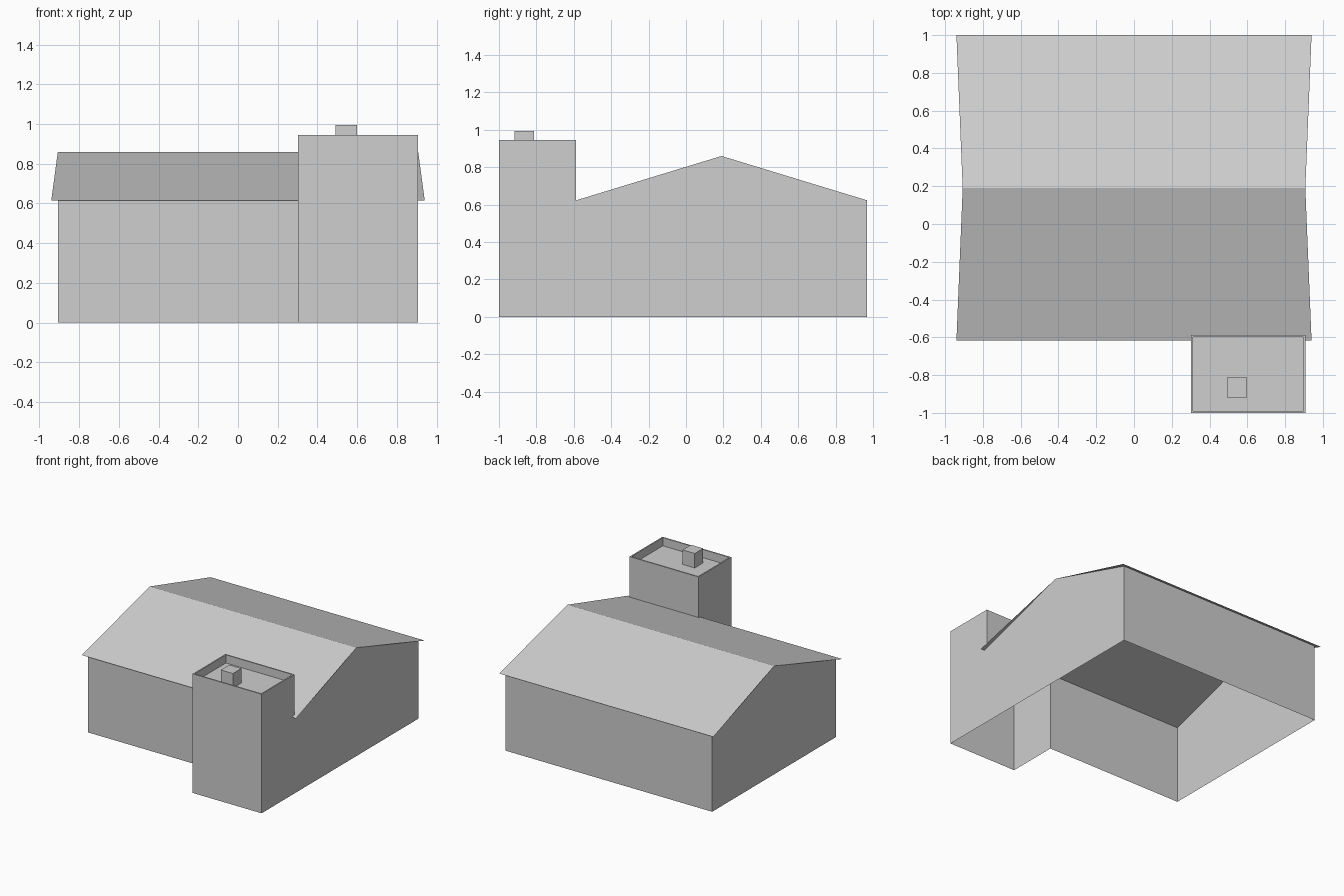
import bpy
import bmesh

cube = bpy.data.objects.get("Cube")
if cube:
    bpy.data.objects.remove(cube, do_unlink=True)

grey = bpy.data.materials.new("light_grey")
grey.use_nodes = True
colour = (0.62, 0.62, 0.62, 1)
grey.diffuse_color = colour
grey.node_tree.nodes["Principled BSDF"].inputs["Base Color"].default_value = colour

# Main dimensions
SIDE, FRONT, BACK, EAVE = 0.907, -0.588, 0.968, 0.623
RIDGE_Y, RIDGE_Z = 0.19, 0.86
ROOF_FRONT, ROOF_BACK, ROOF_Z, ROOF_SIDE = -0.617, 1.0, 0.615, 0.94
TOWER_X, TOWER_FRONT, TOWER_TOP = 0.302, -1.0, 0.945
RIM, FLOOR_Z = 0.015, 0.88


def finish(name, bm):
    bmesh.ops.remove_doubles(bm, verts=bm.verts[:], dist=0.0001)
    mesh = bpy.data.meshes.new(name)
    bm.to_mesh(mesh)
    bm.free()
    mesh.materials.append(grey)
    obj = bpy.data.objects.new(name, mesh)
    bpy.context.collection.objects.link(obj)
    return obj


def add_face(bm, points):
    return bm.faces.new([bm.verts.new(p) for p in points])


def add_walls(bm, plan, bottom, top):
    """Upright sheets along an anticlockwise plan path."""
    for (ax, ay), (bx, by) in zip(plan, plan[1:]):
        add_face(bm, [(ax, ay, bottom), (bx, by, bottom), (bx, by, top), (ax, ay, top)])


# House walls, open to the tower at the front, with gable ends
bm = bmesh.new()
add_walls(bm, [(SIDE, FRONT), (SIDE, BACK), (-SIDE, BACK), (-SIDE, FRONT),
               (TOWER_X, FRONT)], 0, EAVE)
for s in (1, -1):
    gable = [(s * SIDE, FRONT, EAVE), (s * SIDE, BACK, EAVE), (s * SIDE, RIDGE_Y, RIDGE_Z)]
    add_face(bm, gable[::s])
finish("house_walls", bm)

# Thin roof with flared eaves
bm = bmesh.new()
for y, order in ((ROOF_FRONT, 1), (ROOF_BACK, -1)):
    slope = [(-ROOF_SIDE, y, ROOF_Z), (ROOF_SIDE, y, ROOF_Z),
             (SIDE, RIDGE_Y, RIDGE_Z), (-SIDE, RIDGE_Y, RIDGE_Z)]
    add_face(bm, slope[::order])
finish("roof", bm)

# Tower walls, with a back wall only above the roof
bm = bmesh.new()
add_walls(bm, [(TOWER_X, FRONT), (TOWER_X, TOWER_FRONT),
               (SIDE, TOWER_FRONT), (SIDE, FRONT)], 0, TOWER_TOP)
add_walls(bm, [(SIDE, FRONT), (TOWER_X, FRONT)], EAVE, TOWER_TOP)
finish("tower_walls", bm)

# Tower parapet and sunken flat roof
bm = bmesh.new()
top = add_face(bm, [(TOWER_X, TOWER_FRONT, TOWER_TOP), (SIDE, TOWER_FRONT, TOWER_TOP),
                    (SIDE, FRONT, TOWER_TOP), (TOWER_X, FRONT, TOWER_TOP)])
bm.normal_update()
bmesh.ops.inset_individual(bm, faces=[top], thickness=RIM)
bmesh.ops.inset_individual(bm, faces=[top], thickness=0, depth=FLOOR_Z - TOWER_TOP)
finish("tower_flat_roof", bm)

# Small chimney on the flat roof
bm = bmesh.new()
bmesh.ops.create_cube(bm, size=1)
bmesh.ops.scale(bm, vec=(0.106, 0.106, 0.115), verts=bm.verts[:])
bmesh.ops.translate(bm, vec=(0.545, -0.865, 0.9375), verts=bm.verts[:])
finish("chimney", bm)
